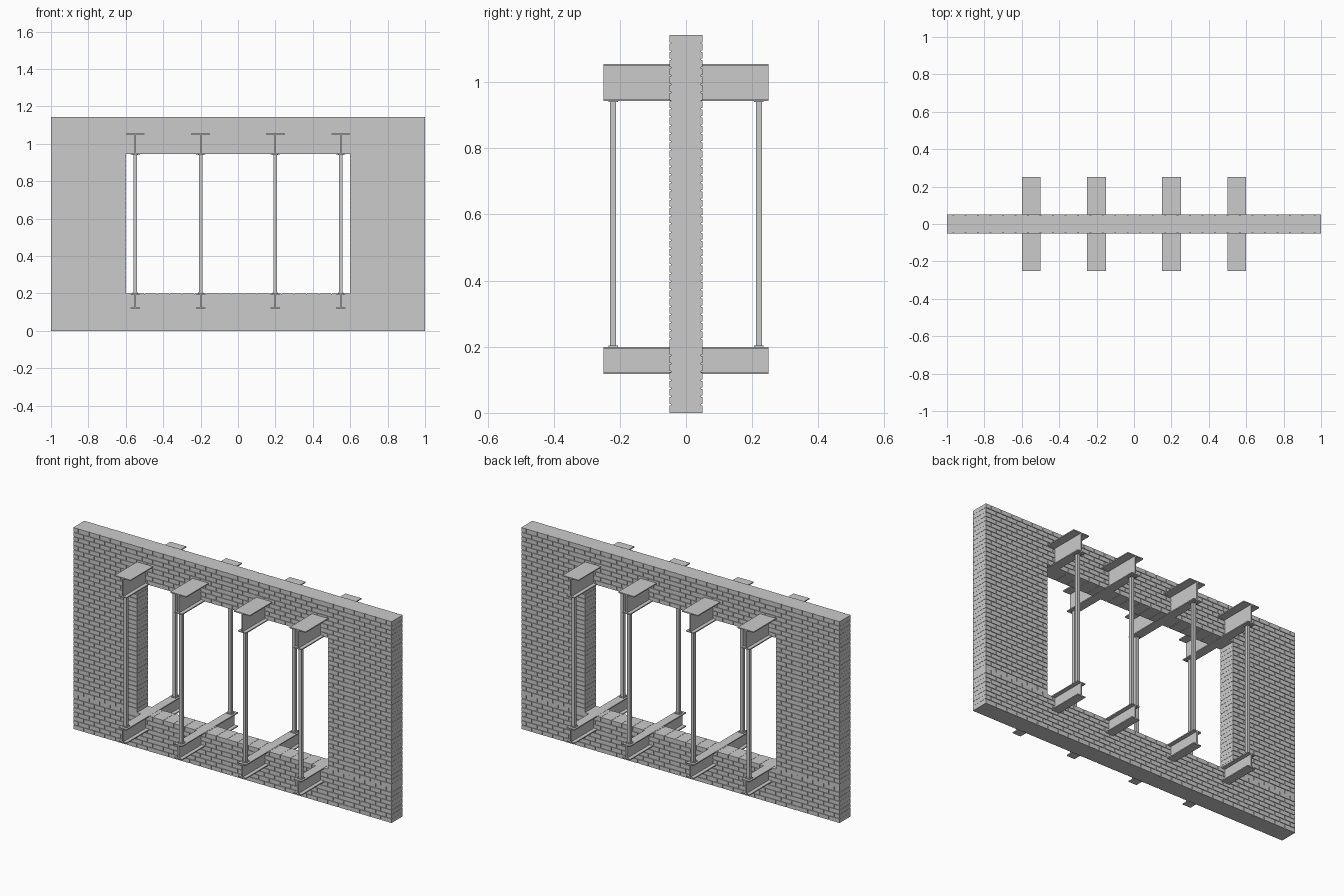
import bpy, bmesh
from mathutils import Matrix, Vector

if "Cube" in bpy.data.objects:
    bpy.data.objects.remove(bpy.data.objects["Cube"])

ROWS, TOP = 46, 1.143
P = TOP / ROWS                       # course height
SILL, HEAD = 8 * P, 38 * P           # opening bottom and top
L, GAP = 1 / 15, 0.0045              # brick length, joint width
HALF_Y = 0.05


def box(bm, x0, x1, y0, y1, z0, z1):
    size = Vector((x1 - x0, y1 - y0, z1 - z0))
    mid = Vector((x0 + x1, y0 + y1, z0 + z1)) / 2
    bmesh.ops.create_cube(bm, size=1.0, matrix=Matrix.Translation(mid) @ Matrix.Diagonal((*size, 1)))


def finish(bm, name):
    me = bpy.data.meshes.new(name)
    bmesh.ops.recalc_face_normals(bm, faces=bm.faces)
    bm.to_mesh(me)
    bm.free()
    ob = bpy.data.objects.new(name, me)
    bpy.context.collection.objects.link(ob)
    return ob


def i_beam(name, x, z0, z1, top_w, bottom_w, t=0.006, web=0.008):
    # I-shaped profile extruded along y
    a, b, w = top_w / 2, bottom_w / 2, web / 2
    half = [(b, z0), (b, z0 + t), (w, z0 + t), (w, z1 - t), (a, z1 - t), (a, z1)]
    prof = half + [(-px, pz) for px, pz in reversed(half)]
    bm = bmesh.new()
    face = bm.faces.new([bm.verts.new((x + px, -0.25, pz)) for px, pz in prof])
    ext = bmesh.ops.extrude_face_region(bm, geom=[face])
    verts = [g for g in ext["geom"] if isinstance(g, bmesh.types.BMVert)]
    bmesh.ops.translate(bm, verts=verts, vec=(0, 0.5, 0))
    finish(bm, name)


# Mortar core, recessed behind the brick faces
bm = bmesh.new()
y, e = HALF_Y - 0.004, 0.001
box(bm, -1 + e, 1 - e, -y, y, 0, SILL - e)
box(bm, -1 + e, 1 - e, -y, y, HEAD + e, TOP)
for s in (-1, 1):
    xs = sorted((s * (0.6 + e), s * (1 - e)))
    box(bm, *xs, -y, y, SILL - e, HEAD + e)
finish(bm, "mortar_core")

# Running bond bricks around the opening
bm = bmesh.new()
for row in range(ROWS):
    z0 = row * P + (0 if row in (0, 8) else GAP / 2)
    z1 = (row + 1) * P - (0 if row in (7, ROWS - 1) else GAP / 2)
    if row == 38:
        z0 = HEAD
    spans = [(-1, -0.6), (0.6, 1)] if 8 <= row < 38 else [(-1, 1)]
    shift = L / 2 if row % 2 else 0
    for a, b in spans:
        for k in range(-17, 17):
            x0, x1 = max(a, k * L + shift), min(b, (k + 1) * L + shift)
            if x1 - x0 < 0.01:
                continue
            x0 += 0 if abs(x0 - a) < 1e-5 else GAP / 2
            x1 -= 0 if abs(x1 - b) < 1e-5 else GAP / 2
            box(bm, x0, x1, -HALF_Y, HALF_Y, z0, z1)
finish(bm, "bricks")

# Beams through the wall, with posts and end plates between them
for i, x in enumerate((-0.55, -0.2, 0.2, 0.55)):
    i_beam(f"upper_beam_{i}", x, HEAD - 0.001, 1.055, 0.1, 0.05)
    i_beam(f"lower_beam_{i}", x, 0.118, SILL + 0.001, 0.05, 0.05)
    for s, side in ((-1, "front"), (1, "back")):
        bm = bmesh.new()
        c, r, q = s * 0.22, 0.009, 0.015
        box(bm, x - r, x + r, c - r, c + r, SILL, HEAD)
        box(bm, x - q, x + q, c - q, c + q, SILL, SILL + 0.005)
        box(bm, x - q, x + q, c - q, c + q, HEAD - 0.005, HEAD)
        finish(bm, f"{side}_post_{i}")
